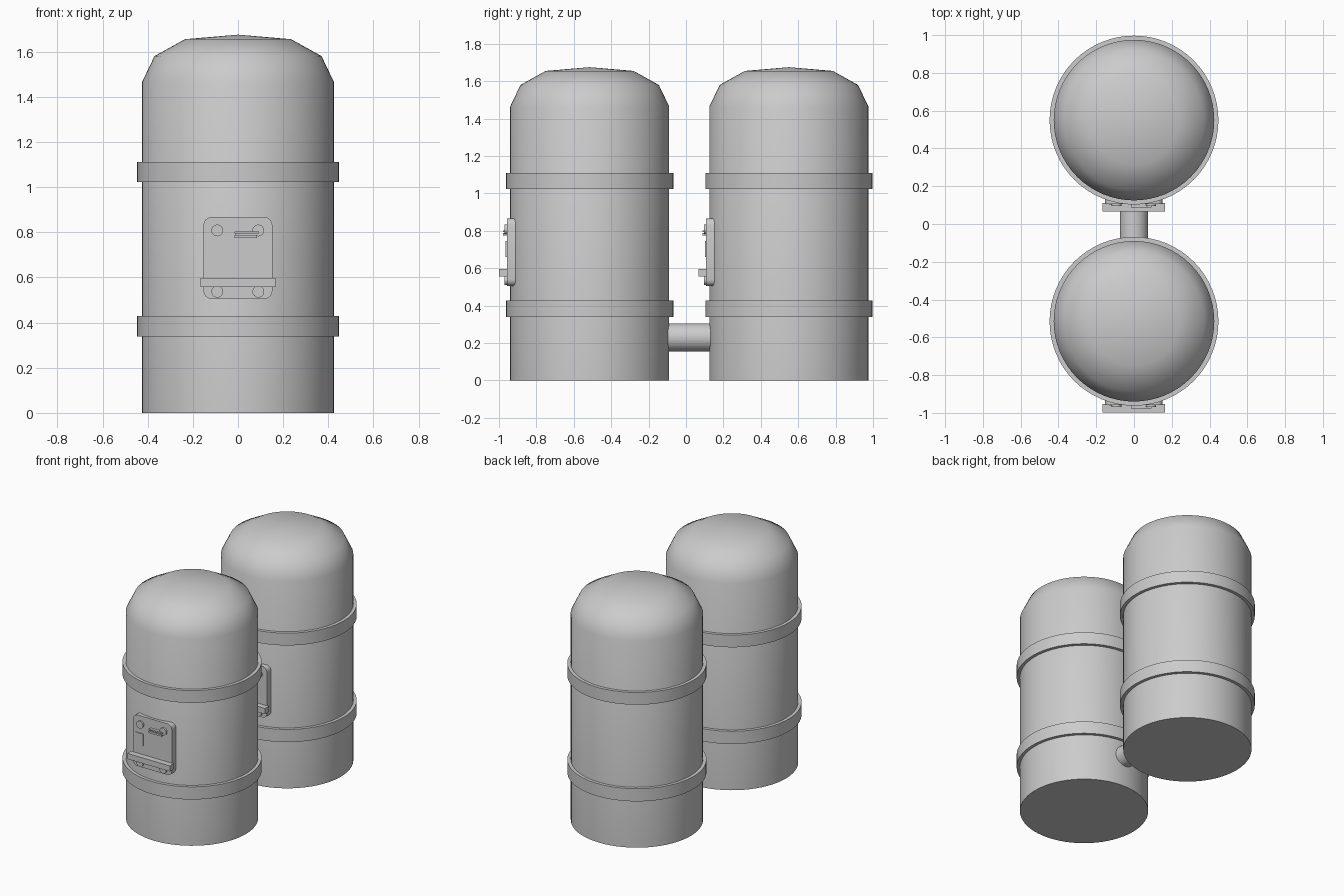
import bpy, bmesh, math
from mathutils import Matrix

if "Cube" in bpy.data.objects:
    bpy.data.objects.remove(bpy.data.objects["Cube"])

grey = bpy.data.materials.new("plain grey")
grey.diffuse_color = (0.6, 0.6, 0.6, 1)
grey.use_nodes = True
grey.node_tree.nodes["Principled BSDF"].inputs["Base Color"].default_value = grey.diffuse_color


def finish(bm, name, angle=40):
    bmesh.ops.recalc_face_normals(bm, faces=bm.faces[:])
    me = bpy.data.meshes.new(name)
    bm.to_mesh(me)
    bm.free()
    ob = bpy.data.objects.new(name, me)
    bpy.context.collection.objects.link(ob)
    me.materials.append(grey)
    bpy.ops.object.select_all(action='DESELECT')
    ob.select_set(True)
    bpy.context.view_layer.objects.active = ob
    bpy.ops.object.shade_smooth_by_angle(angle=math.radians(angle))
    return ob


def lathe(name, profile, y, closed=False, n=64):
    bm = bmesh.new()
    vs = [bm.verts.new((r, 0, z)) for r, z in profile]
    pairs = list(zip(vs, vs[1:])) + ([(vs[-1], vs[0])] if closed else [])
    es = [bm.edges.new(p) for p in pairs]
    bmesh.ops.spin(bm, geom=vs + es, cent=(0, 0, 0), axis=(0, 0, 1),
                   angle=2 * math.pi, steps=n)
    bmesh.ops.remove_doubles(bm, verts=bm.verts[:], dist=1e-4)
    bmesh.ops.translate(bm, verts=bm.verts[:], vec=(0, y, 0))
    return finish(bm, name)


def box(name, x0, x1, y0, y1, z0, z1, round_r=0):
    bm = bmesh.new()
    m = Matrix.Translation(((x0 + x1) / 2, (y0 + y1) / 2, (z0 + z1) / 2)) \
        @ Matrix.Diagonal((x1 - x0, y1 - y0, z1 - z0, 1))
    bmesh.ops.create_cube(bm, size=1, matrix=m)
    if round_r:
        es = [e for e in bm.edges
              if abs(e.verts[0].co.y - e.verts[1].co.y) > 1e-4]
        bmesh.ops.bevel(bm, geom=es, offset=round_r, segments=4, profile=0.5,
                        affect='EDGES')
    return finish(bm, name, 30)


def rod(name, x, z, r, y0, y1, n=24):
    bm = bmesh.new()
    m = Matrix.Translation((x, (y0 + y1) / 2, z)) @ Matrix.Rotation(math.pi / 2, 4, 'X')
    bmesh.ops.create_cone(bm, cap_ends=True, segments=n, radius1=r, radius2=r,
                          depth=y1 - y0, matrix=m)
    return finish(bm, name)


for tag, y in (("front", -0.515), ("back", 0.55)):
    # domed tank body
    lathe(tag + "_tank", [(0, 0), (0.425, 0), (0.425, 1.465), (0.37, 1.58),
                          (0.235, 1.655), (0, 1.675)], y)
    # two hoops
    for part, z0, z1 in (("lower", 0.338, 0.428), ("upper", 1.023, 1.11)):
        lathe(f"{tag}_{part}_band", [(0.42, z0), (0.447, z0), (0.447, z1), (0.42, z1)],
              y, closed=True)
    # control panel with shelf, bolts, latch and raised tab
    f = y - 0.443
    box(tag + "_panel", -0.153, 0.152, f, y - 0.39, 0.505, 0.867, 0.035)
    box(tag + "_panel_shelf", -0.167, 0.165, y - 0.484, f + 0.004, 0.557, 0.597)
    for x in (-0.092, 0.09):
        for z in (0.808, 0.537):
            rod(tag + "_panel_bolt", x, z, 0.026, f - 0.012, f + 0.005)
    box(tag + "_latch_upper_bar", -0.015, 0.092, f - 0.02, f + 0.003, 0.794, 0.803)
    box(tag + "_latch_lower_bar", -0.015, 0.085, f - 0.02, f + 0.003, 0.775, 0.788)
    box(tag + "_latch_base", -0.013, 0.085, f - 0.012, f + 0.003, 0.776, 0.802)
    box(tag + "_panel_tab", -0.13, -0.07, f - 0.006, f + 0.003, 0.66, 0.745)

# pipe joining the tanks
rod("joining_pipe", 0, 0.23, 0.075, -0.12, 0.16, 32)
